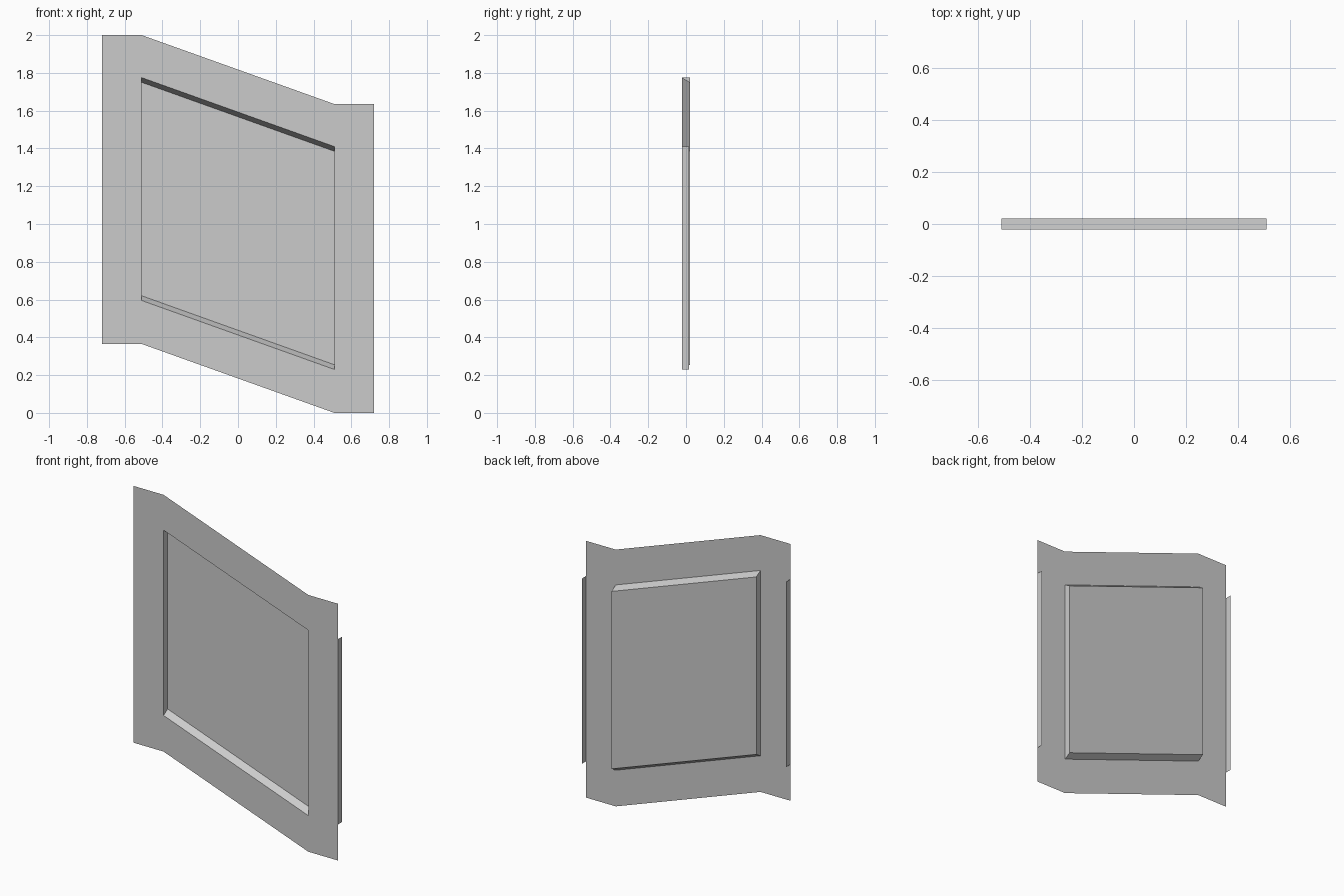
import bpy

cube = bpy.data.objects.get("Cube")
if cube:
    bpy.data.objects.remove(cube, do_unlink=True)

FRONT, BACK = -0.021, 0.021      # depth of the sheet and of the pressed panel
COLUMNS = [-0.72, -0.51, 0.51, 0.72]
ROWS = [0.0, 0.23, 1.41, 1.635]  # heights at the low side
RISE = 0.365                     # extra height at the high side
TAPER = 0.025                    # inset of the panel's top and bottom

grey = bpy.data.materials.new("plain grey")
grey.use_nodes = True
grey.diffuse_color = (0.6, 0.6, 0.6, 1)
grey.node_tree.nodes["Principled BSDF"].inputs["Base Color"].default_value = grey.diffuse_color


def lift(x, z):
    """Height of a row, raised on the high side."""
    return z + (RISE if x < 0 else 0)


def add_part(name, verts, faces):
    mesh = bpy.data.meshes.new(name)
    mesh.from_pydata(verts, [], faces)
    mesh.materials.append(grey)
    part = bpy.data.objects.new(name, mesh)
    bpy.context.collection.objects.link(part)
    return part


# Thin skewed border sheet with an opening in its middle cell
verts = [(x, FRONT, lift(x, z)) for z in ROWS for x in COLUMNS]
faces = []
for row in range(3):
    for col in range(3):
        if (row, col) != (1, 1):
            a = row * 4 + col
            faces.append((a, a + 1, a + 5, a + 4))
add_part("border_sheet", verts, faces)

# Pressed panel: four walls running back to a flat face
left, right = COLUMNS[1:3]
low, high = ROWS[1:3]


def ring(y, inset):
    corners = [(left, low + inset), (right, low + inset),
               (right, high - inset), (left, high - inset)]
    return [(x, y, lift(x, z)) for x, z in corners]


walls = [(i, (i + 1) % 4, (i + 1) % 4 + 4, i + 4) for i in range(4)]
add_part("recessed_panel", ring(FRONT, 0) + ring(BACK, TAPER), walls + [(4, 5, 6, 7)])

# Side flanges folded back from the outer edges
for name, x, depth in (("right_flange", COLUMNS[0], BACK), ("left_flange", COLUMNS[3], 0.017)):
    corners = [(FRONT, low), (depth, low), (depth, high), (FRONT, high)]
    order = (0, 1, 2, 3) if x > 0 else (3, 2, 1, 0)
    add_part(name, [(x, y, lift(x, z)) for y, z in corners], [order])
